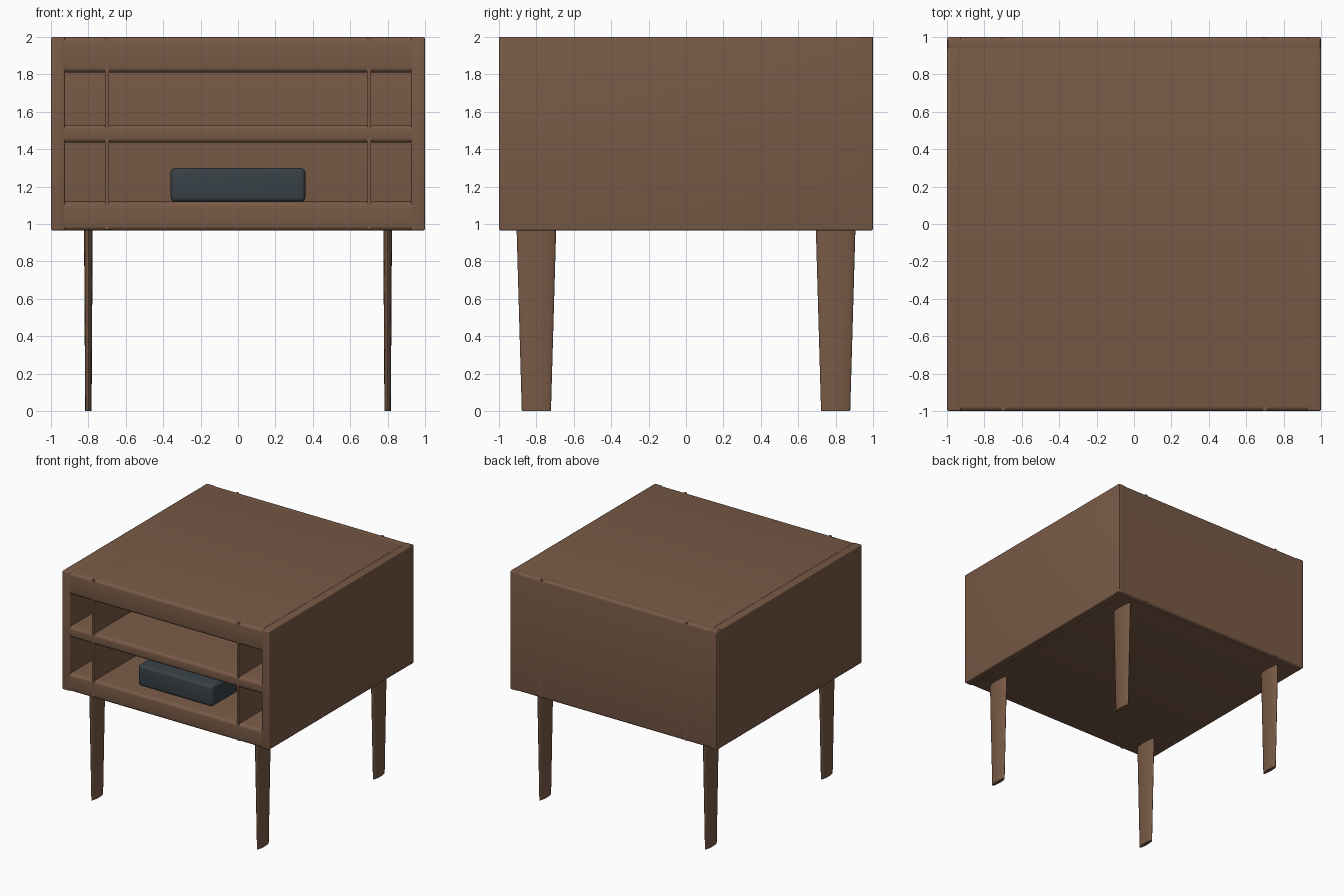
import bpy, bmesh, math
from mathutils import Vector

if "Cube" in bpy.data.objects:
    bpy.data.objects.remove(bpy.data.objects["Cube"])


def material(name, color):
    m = bpy.data.materials.new(name)
    m.diffuse_color = (*color, 1)
    m.use_nodes = True
    m.node_tree.nodes["Principled BSDF"].inputs["Base Color"].default_value = m.diffuse_color
    return m


WOOD = material("walnut", (0.188, 0.102, 0.061))
DARK = material("dark_slate", (0.04, 0.053, 0.063))


def finish(bm, name, mat):
    me = bpy.data.meshes.new(name)
    bm.to_mesh(me)
    bm.free()
    ob = bpy.data.objects.new(name, me)
    bpy.context.collection.objects.link(ob)
    me.materials.append(mat)
    bpy.ops.object.select_all(action='DESELECT')
    ob.select_set(True)
    bpy.context.view_layer.objects.active = ob
    bpy.ops.object.shade_smooth_by_angle(angle=math.radians(35))
    return ob


def box(name, lo, hi, mat=WOOD, bevel=0, axes=(0, 1, 2)):
    """Box from corner to corner; rounds the edges that run along the given axes."""
    lo, hi = Vector(lo), Vector(hi)
    bm = bmesh.new()
    bmesh.ops.create_cube(bm, size=1)
    for v in bm.verts:
        v.co = Vector((lo[i] + hi[i] + 2 * v.co[i] * (hi[i] - lo[i])) / 2 for i in range(3))
    if bevel:
        edges = [e for e in bm.edges
                 if any(abs(e.verts[0].co[a] - e.verts[1].co[a]) > 1e-5 for a in axes)]
        bmesh.ops.bevel(bm, geom=edges, offset=bevel, segments=4, profile=0.5,
                        affect='EDGES', clamp_overlap=True)
    return finish(bm, name, mat)


# Horizontal boards between the sides, long edges rounded
for name, z0, z1 in (("bottom_board", 0.965, 1.12),
                     ("middle_shelf", 1.435, 1.53),
                     ("top_board", 1.81, 2.0)):
    box(name, (-0.93, -1, z0), (0.93, 0.97, z1), bevel=0.025, axes=(0,))

# Back panel
box("back_panel", (-0.995, 0.92, 0.965), (0.995, 1, 2.0), bevel=0.02, axes=(0,))

# Side panels, thin dividers and tapered flattened legs, mirrored left and right
for s, side in ((-1, "left"), (1, "right")):
    x0, x1 = sorted((s * 0.925, s))
    box(side + "_side_panel", (x0, -1, 0.965), (x1, 1, 2.0), bevel=0.01)
    box(side + "_divider", (s * 0.7 - 0.01, -1, 0.97), (s * 0.7 + 0.01, 1, 2.0))
    for y, end in ((-0.8, "front"), (0.8, "back")):
        bm = bmesh.new()
        bmesh.ops.create_cone(bm, cap_ends=True, segments=32,
                              radius1=0.078, radius2=0.106, depth=0.98)
        bmesh.ops.scale(bm, vec=(0.22, 1, 1), verts=bm.verts)
        bmesh.ops.translate(bm, vec=(s * 0.8, y, 0.49), verts=bm.verts)
        finish(bm, f"{end}_{side}_leg", WOOD)

# Dark box resting in the lower bay
box("media_box", (-0.36, -0.87, 1.118), (0.36, -0.33, 1.30), mat=DARK, bevel=0.025)
